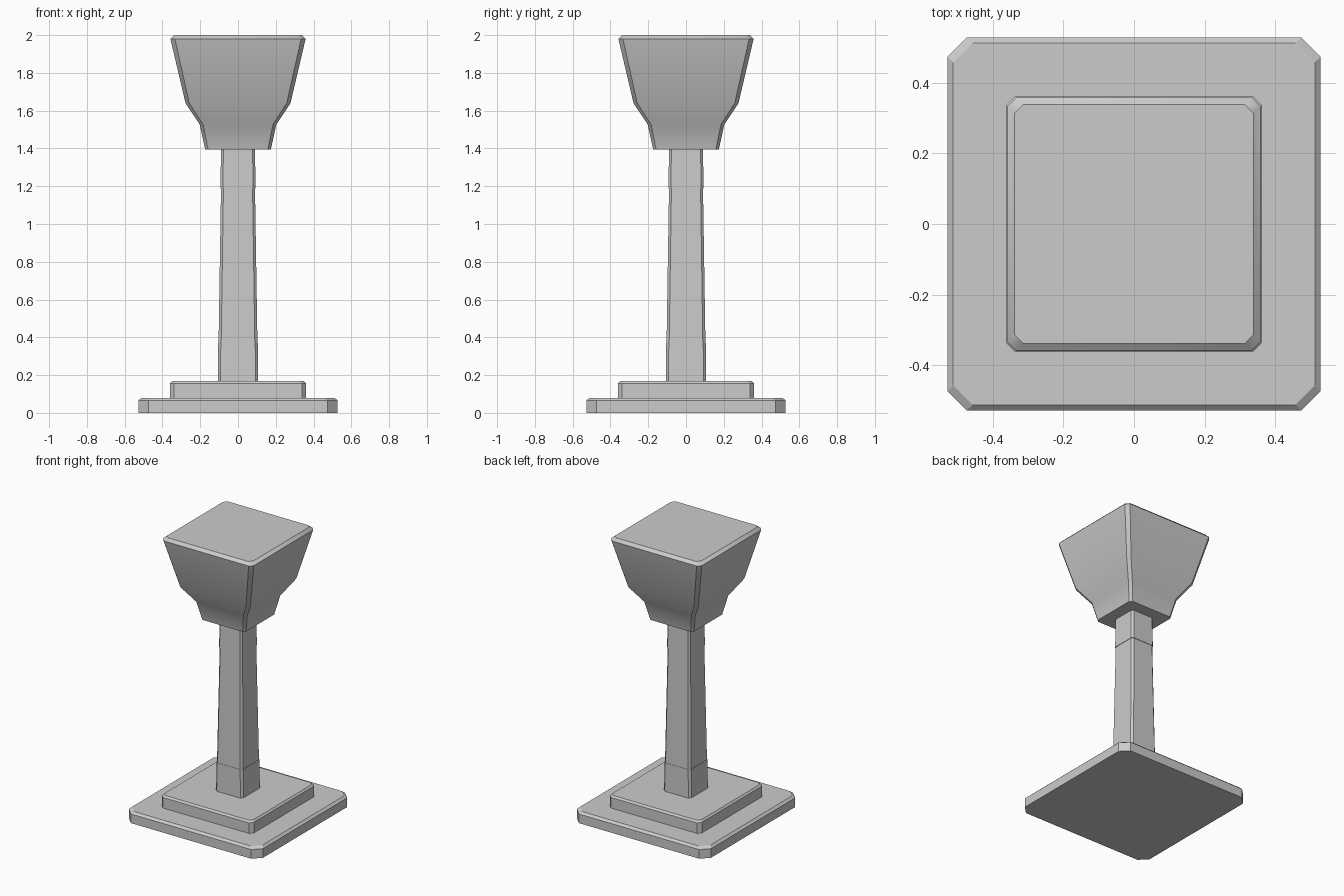
import bpy, bmesh, math

if "Cube" in bpy.data.objects:
    bpy.data.objects.remove(bpy.data.objects["Cube"])


def loft(name, rings, smooth=False):
    """Stack of corner-cut squares; each ring is (z, half width, corner cut)."""
    bm = bmesh.new()
    loops = []
    for z, h, c in rings:
        k = h - c
        pts = [(h, -k), (h, k), (k, h), (-k, h), (-h, k), (-h, -k), (-k, -h), (k, -h)]
        loops.append([bm.verts.new((x, y, z)) for x, y in pts])
    for a, b in zip(loops, loops[1:]):
        for i in range(8):
            j = (i + 1) % 8
            bm.faces.new((a[i], a[j], b[j], b[i]))
    bm.faces.new(loops[0][::-1])
    bm.faces.new(loops[-1])
    mesh = bpy.data.meshes.new(name)
    bm.to_mesh(mesh)
    bm.free()
    obj = bpy.data.objects.new(name, mesh)
    bpy.context.collection.objects.link(obj)
    if smooth:
        bpy.ops.object.select_all(action='DESELECT')
        obj.select_set(True)
        bpy.context.view_layer.objects.active = obj
        bpy.ops.object.shade_smooth_by_angle(angle=math.radians(30))
    return obj


# Stepped base
loft("base_plinth", [(0, 0.528, 0.055), (0.065, 0.528, 0.055), (0.08, 0.512, 0.055)])
loft("base_step", [(0.08, 0.361, 0.023), (0.155, 0.361, 0.023), (0.168, 0.35, 0.023)])

# Tapered column in three sections
loft("column_foot", [(0.168, 0.107, 0.014), (0.37, 0.105, 0.014)])
loft("column_shaft", [(0.37, 0.103, 0.014), (1.187, 0.09, 0.013)])
loft("column_neck", [(1.187, 0.093, 0.013), (1.395, 0.09, 0.013)])

# Flared head
loft("head", [(1.395, 0.174, 0.016), (1.527, 0.203, 0.018), (1.64, 0.278, 0.02),
              (1.98, 0.358, 0.024), (2.0, 0.338, 0.024)], smooth=True)
